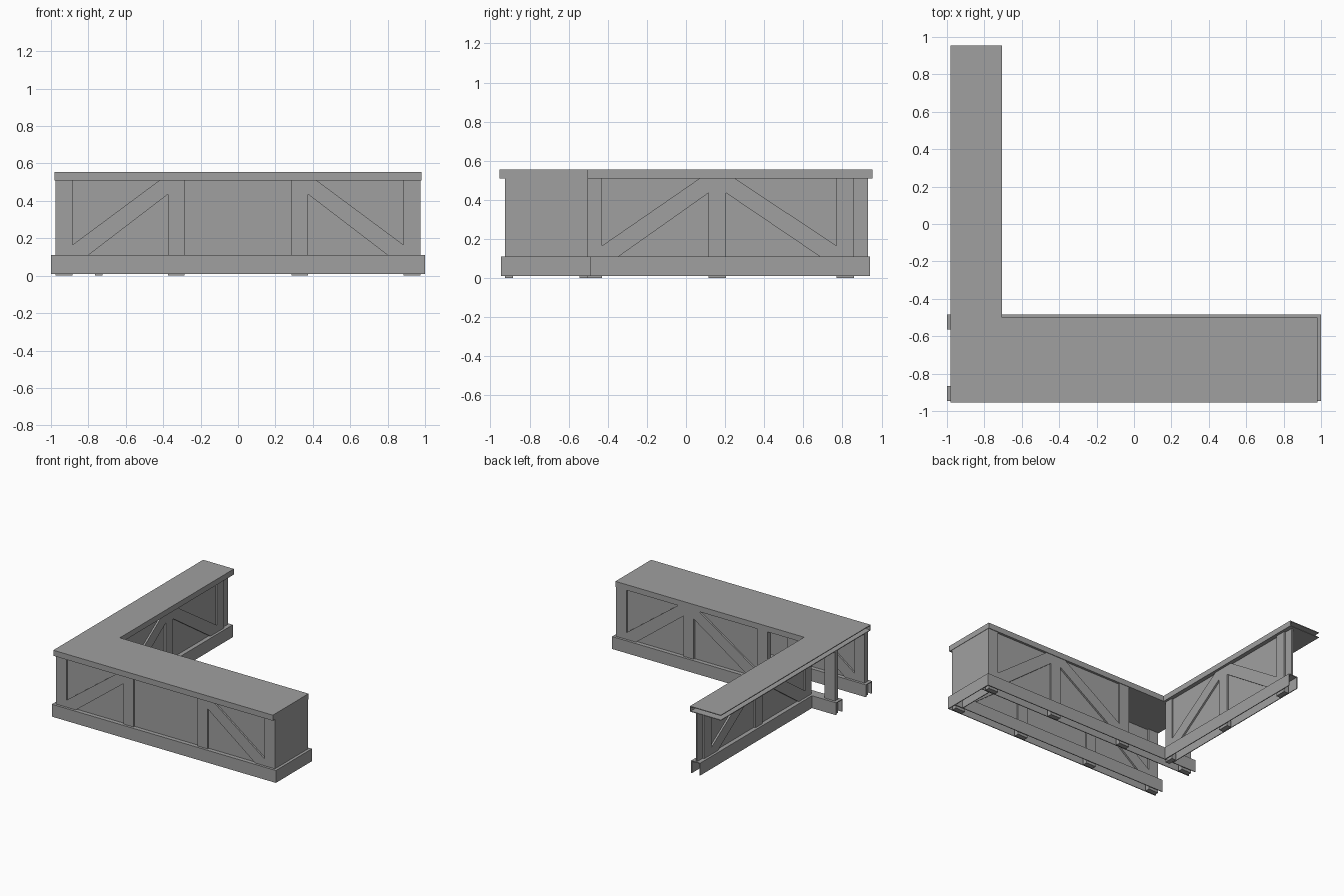
import bpy
import bmesh

cube = bpy.data.objects.get("Cube")
if cube:
    bpy.data.objects.remove(cube, do_unlink=True)

grey = bpy.data.materials.new("plain_grey")
grey.use_nodes = True
grey.diffuse_color = (0.35, 0.35, 0.35, 1)
grey.node_tree.nodes["Principled BSDF"].inputs["Base Color"].default_value = (0.35, 0.35, 0.35, 1)

# Heights shared by all parts
SKIRT, BASE, RAIL, TOP = 0.01, 0.11, 0.51, 0.555
THIN = 0.006
HALF_POST = 0.02
HALF_BASE = 0.04


def prism(name, axis, outline, lo, hi):
    """Extrude a flat outline along the remaining axis, from lo to hi."""
    place = {
        "x": lambda u, w, d: (u, d, w),
        "y": lambda u, w, d: (d, u, w),
        "z": lambda u, w, d: (u, w, d),
    }[axis]
    bm = bmesh.new()
    near = [bm.verts.new(place(u, w, lo)) for u, w in outline]
    far = [bm.verts.new(place(u, w, hi)) for u, w in outline]
    bm.faces.new(near)
    bm.faces.new(far)
    for i in range(len(outline)):
        j = (i + 1) % len(outline)
        bm.faces.new((near[i], near[j], far[j], far[i]))
    bmesh.ops.recalc_face_normals(bm, faces=bm.faces)
    mesh = bpy.data.meshes.new(name)
    bm.to_mesh(mesh)
    bm.free()
    mesh.materials.append(grey)
    obj = bpy.data.objects.new(name, mesh)
    bpy.context.collection.objects.link(obj)
    return obj


def box(name, axis, u0, u1, d0, d1, z0, z1):
    return prism(name, axis, [(u0, z0), (u1, z0), (u1, z1), (u0, z1)], d0, d1)


def channel(name, axis, u0, u1, mid):
    """Plinth: a hollow beam, open below and at its ends."""
    a, b = mid - HALF_BASE, mid + HALF_BASE
    box(name + "_cap", axis, u0, u1, a, b, BASE - THIN, BASE)
    box(name + "_skirt_a", axis, u0, u1, a, a + THIN, SKIRT, BASE - THIN)
    box(name + "_skirt_b", axis, u0, u1, b - THIN, b, SKIRT, BASE - THIN)


def wall(name, axis, mid, posts, panels, braces):
    """Framed wall: posts to the floor, thin panels, diagonal braces."""
    a, b = mid - HALF_POST, mid + HALF_POST
    for i, (u0, u1) in enumerate(posts):
        box(f"{name}_post_{i}", axis, u0, u1, a, b, 0, RAIL)
    for i, (u0, u1) in enumerate(panels):
        box(f"{name}_panel_{i}", axis, u0, u1, mid - THIN, mid + THIN, BASE, RAIL)
    for i, (high, low) in enumerate(braces):
        s = 1 if low > high else -1
        outline = [(high, 0.435), (high, RAIL), (high + s * 0.045, RAIL),
                   (low, 0.165), (low, BASE), (low - s * 0.085, BASE)]
        prism(f"{name}_brace_{i}", axis, outline, a, b)


# Counter top: hollow L, open on the far left side and the back end
ell = [(-0.98, -0.955), (0.98, -0.955), (0.98, -0.5),
       (-0.705, -0.5), (-0.705, 0.955), (-0.98, 0.955)]
prism("counter_top", "z", ell, TOP - THIN, TOP)
prism("counter_underside", "z", ell, RAIL, RAIL + THIN)
lip = (RAIL + THIN, TOP - THIN)
box("front_lip", "x", -0.98, 0.98, -0.955, -0.955 + THIN, *lip)
box("end_lip", "y", -0.955 + THIN, -0.5 - THIN, 0.98 - THIN, 0.98, *lip)
box("inner_lip", "x", -0.705, 0.98, -0.5 - THIN, -0.5, *lip)
box("wing_lip", "y", -0.5 - THIN, 0.955, -0.705 - THIN, -0.705, *lip)

# Plinths
channel("front_plinth", "x", -1, 1 - THIN, -0.905)
channel("inner_plinth", "x", -1, 1 - THIN, -0.525)
channel("wing_plinth", "y", -0.485, 0.94, -0.745)
box("end_plinth_face", "y", -0.945, -0.485, 1 - THIN, 1, SKIRT, BASE)
box("end_plinth_cap", "y", -0.865, -0.565, 0.92, 1 - THIN, BASE - THIN, BASE)
box("end_plinth_back", "y", -0.865, -0.565, 0.92, 0.92 + THIN, SKIRT, BASE - THIN)

# Walls
posts = [(-0.975, -0.885), (-0.375, -0.285), (0.285, 0.375), (0.885, 0.975)]
wall("front_wall", "x", -0.905, posts, [(-0.975, 0.975)],
     [(-0.375, -0.885), (0.375, 0.885)])
wall("inner_wall", "x", -0.525, posts, [(-0.375, 0.975)],
     [(0.375, 0.885), (0.285, -0.285)])
wall("wing_wall", "y", -0.745, [(-0.505, -0.43), (0.115, 0.205), (0.77, 0.86)],
     [(-0.505, 0.93)], [(0.115, -0.43), (0.205, 0.77)])
box("end_panel", "y", -0.925, -0.505, 0.965, 0.977, BASE, RAIL)
